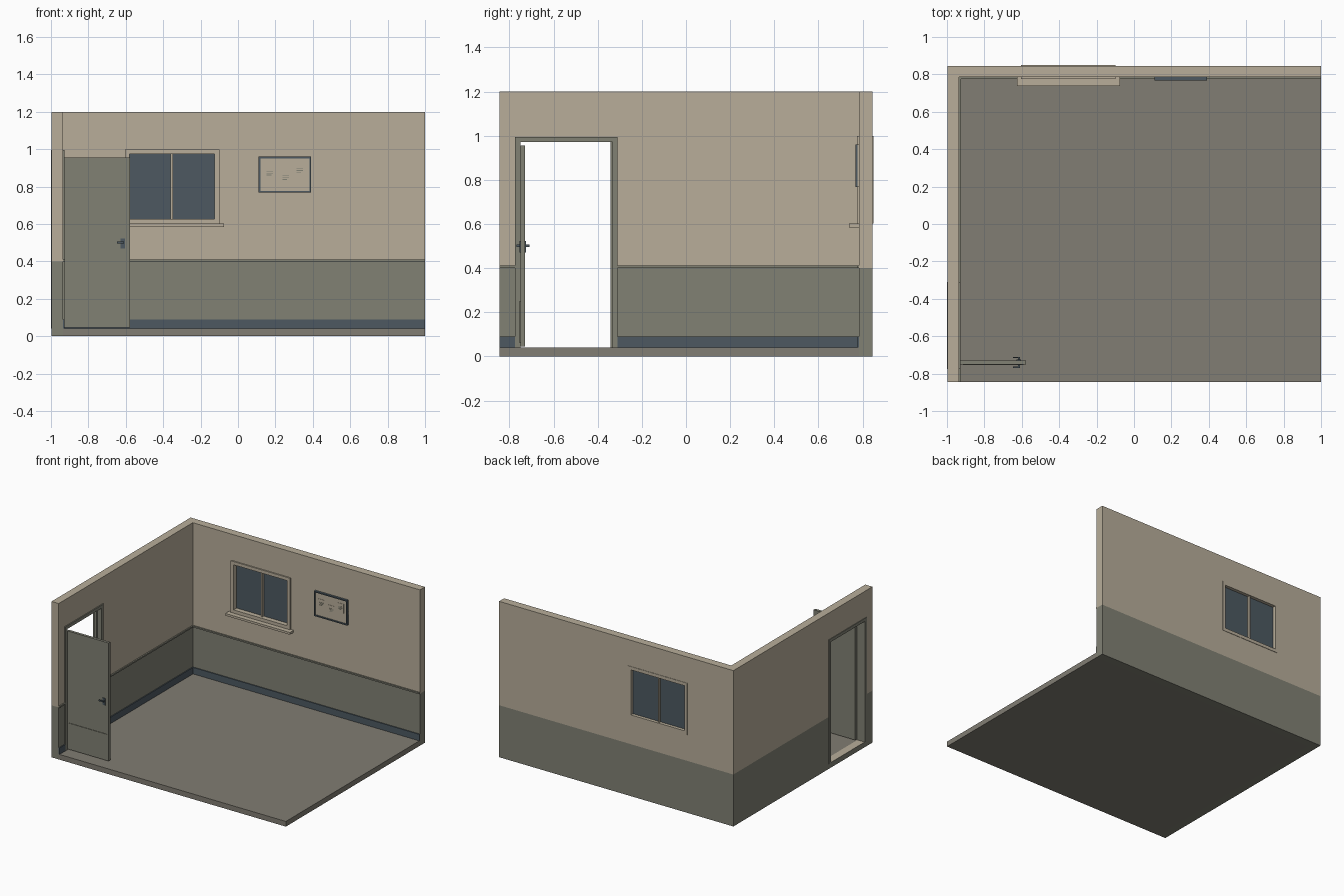
import bpy
import bmesh
from mathutils import Matrix, Vector

cube = bpy.data.objects.get("Cube")
if cube:
    bpy.data.objects.remove(cube, do_unlink=True)


def material(name, rgb):
    """Flat material from an 8-bit display colour, stored as linear values."""
    lin = [((c / 255 + 0.055) / 1.055) ** 2.4 for c in rgb]
    m = bpy.data.materials.new(name)
    m.use_nodes = True
    m.diffuse_color = (*lin, 1)
    bsdf = m.node_tree.nodes["Principled BSDF"]
    bsdf.inputs["Base Color"].default_value = (*lin, 1)
    bsdf.inputs["Roughness"].default_value = 0.9
    return m


TAN = material("warm tan", (184, 174, 154))
OLIVE = material("olive grey", (129, 129, 116))
FLOOR = material("floor grey", (129, 125, 115))
SLATE = material("slate blue", (77, 89, 97))


def finish(name, bm, *mats):
    bmesh.ops.recalc_face_normals(bm, faces=bm.faces)
    mesh = bpy.data.meshes.new(name)
    bm.to_mesh(mesh)
    bm.free()
    for m in mats:
        mesh.materials.append(m)
    ob = bpy.data.objects.new(name, mesh)
    bpy.context.collection.objects.link(ob)
    return ob


def add_box(bm, x, y, z):
    lo, hi = Vector((x[0], y[0], z[0])), Vector((x[1], y[1], z[1]))
    mat = Matrix.Translation((lo + hi) / 2) @ Matrix.Diagonal((*(hi - lo), 1))
    bmesh.ops.create_cube(bm, size=1, matrix=mat)


def boxes(name, mat, *parts):
    bm = bmesh.new()
    for p in parts:
        add_box(bm, *p)
    return finish(name, bm, mat)


def border(a, b, w, bottom=True):
    """Spans (u, z) of the bars around a rectangle, w wide."""
    (a0, a1), (b0, b1) = a, b
    base = b0 + w if bottom else b0
    bars = [((a0, a0 + w), (base, b1 - w)), ((a1 - w, a1), (base, b1 - w)),
            ((a0, a1), (b1 - w, b1))]
    if bottom:
        bars.append(((a0, a1), (b0, b0 + w)))
    return bars


# Room dimensions
LEFT, RIGHT, FRONT, BACK = -0.996, 1.0, -0.846, 0.846
IN_X, IN_Y, FLOOR_Z, DADO, TOP = -0.935, 0.785, 0.04, 0.4, 1.2

boxes("floor", FLOOR, ((IN_X, RIGHT), (FRONT, IN_Y), (0, FLOOR_Z)))

# L-shaped walls, extruded in two colour bands
bm = bmesh.new()
outline = [(LEFT, FRONT), (IN_X, FRONT), (IN_X, IN_Y), (RIGHT, IN_Y),
           (RIGHT, BACK), (LEFT, BACK)]
rings = [[bm.verts.new((x, y, z)) for x, y in outline] for z in (0, DADO, TOP)]
for k in range(2):
    for i in range(len(outline)):
        j = (i + 1) % len(outline)
        f = bm.faces.new((rings[k][i], rings[k][j], rings[k + 1][j], rings[k + 1][i]))
        f.material_index = 1 - k
bm.faces.new(rings[0]).material_index = 1
bm.faces.new(rings[2])
walls = finish("walls", bm, TAN, OLIVE)

# Door and window openings
door_hole = boxes("door_cutter", TAN, ((-1.1, -0.8), (-0.765, -0.32), (FLOOR_Z, 0.985)))
window_hole = boxes("window_cutter", TAN, ((-0.595, -0.11), (0.7, 0.95), (0.61, 0.99)))
for cutter in (door_hole, window_hole):
    mod = walls.modifiers.new("opening", 'BOOLEAN')
    mod.object = cutter
    mod.solver = 'EXACT'
    cutter.hide_render = True
    cutter.hide_viewport = True
    bpy.context.view_layer.objects.active = walls
    bpy.ops.object.modifier_apply(modifier=mod.name)
    bpy.data.objects.remove(cutter, do_unlink=True)

# Skirting and dado rail along both walls, broken by the doorway
def wall_trim(name, mat, depth, z):
    side = (IN_X, IN_X + depth)
    boxes(name, mat,
          (side, (FRONT, -0.775), z),
          (side, (-0.31, IN_Y), z),
          ((IN_X, RIGHT), (IN_Y - depth, IN_Y), z))


wall_trim("skirting_board", SLATE, 0.007, (FLOOR_Z, 0.09))
wall_trim("dado_rail", OLIVE, 0.01, (DADO, 0.411))

# Door frame with a closing stop
frame = border((-0.775, -0.31), (FLOOR_Z, 0.995), 0.024, bottom=False)
boxes("door_frame", OLIVE, *[((-1.0, -0.927), y, z) for y, z in frame])
boxes("door_stop", OLIVE, ((-0.985, -0.965), (-0.343, -0.334), (FLOOR_Z, 0.971)))

# Open door with kick plates
DOOR_Y = (-0.75, -0.729)
boxes("door", OLIVE, ((-0.93, -0.577), DOOR_Y, (0.046, 0.955)))
boxes("kick_plate", OLIVE, ((-0.915, -0.59), (-0.754, -0.75), (0.06, 0.25)))

# Handle on both faces of the door
parts = []
for face, out in ((DOOR_Y[0], -1), (DOOR_Y[1], 1)):
    def span(a, b):
        return tuple(sorted((face + out * a, face + out * b)))
    parts += [((-0.627, -0.603), span(0, 0.005), (0.47, 0.522)),
              ((-0.62, -0.61), span(0.005, 0.018), (0.496, 0.506)),
              ((-0.648, -0.61), span(0.012, 0.019), (0.496, 0.506))]
boxes("door_handle", SLATE, *parts)

# Window: frame, mullion, panes and sill
ring = border((-0.605, -0.1), (0.602, 0.999), 0.025)
boxes("window_frame", TAN, *[(x, (0.775, 0.849), z) for x, z in ring])
boxes("window_mullion", TAN, ((-0.36, -0.348), (0.795, 0.84), (0.627, 0.974)))
boxes("window_glass", SLATE, ((-0.58, -0.125), (0.812, 0.824), (0.627, 0.974)))
boxes("window_sill", TAN, ((-0.625, -0.075), (0.738, IN_Y), (0.585, 0.602)))

# Notice board with three lined papers
BX, BZ = (0.11, 0.39), (0.768, 0.96)
boxes("notice_board", TAN, (BX, (0.776, IN_Y), BZ))
boxes("notice_board_frame", SLATE,
      *[(x, (0.768, 0.786), z) for x, z in border(BX, BZ, 0.009)])
papers, lines, pins = [], [], []
for x, z in ((0.17, 0.872), (0.255, 0.848), (0.33, 0.886)):
    papers.append(((x - 0.028, x + 0.028), (0.774, 0.776), (z - 0.035, z + 0.035)))
    for i, w in enumerate((0.036, 0.036, 0.026)):
        h = z + 0.01 - i * 0.01
        lines.append(((x - 0.018, x - 0.018 + w), (0.7725, 0.774), (h - 0.0015, h + 0.0015)))
boxes("notice_papers", TAN, *papers)
boxes("notice_text_lines", OLIVE, *lines)
